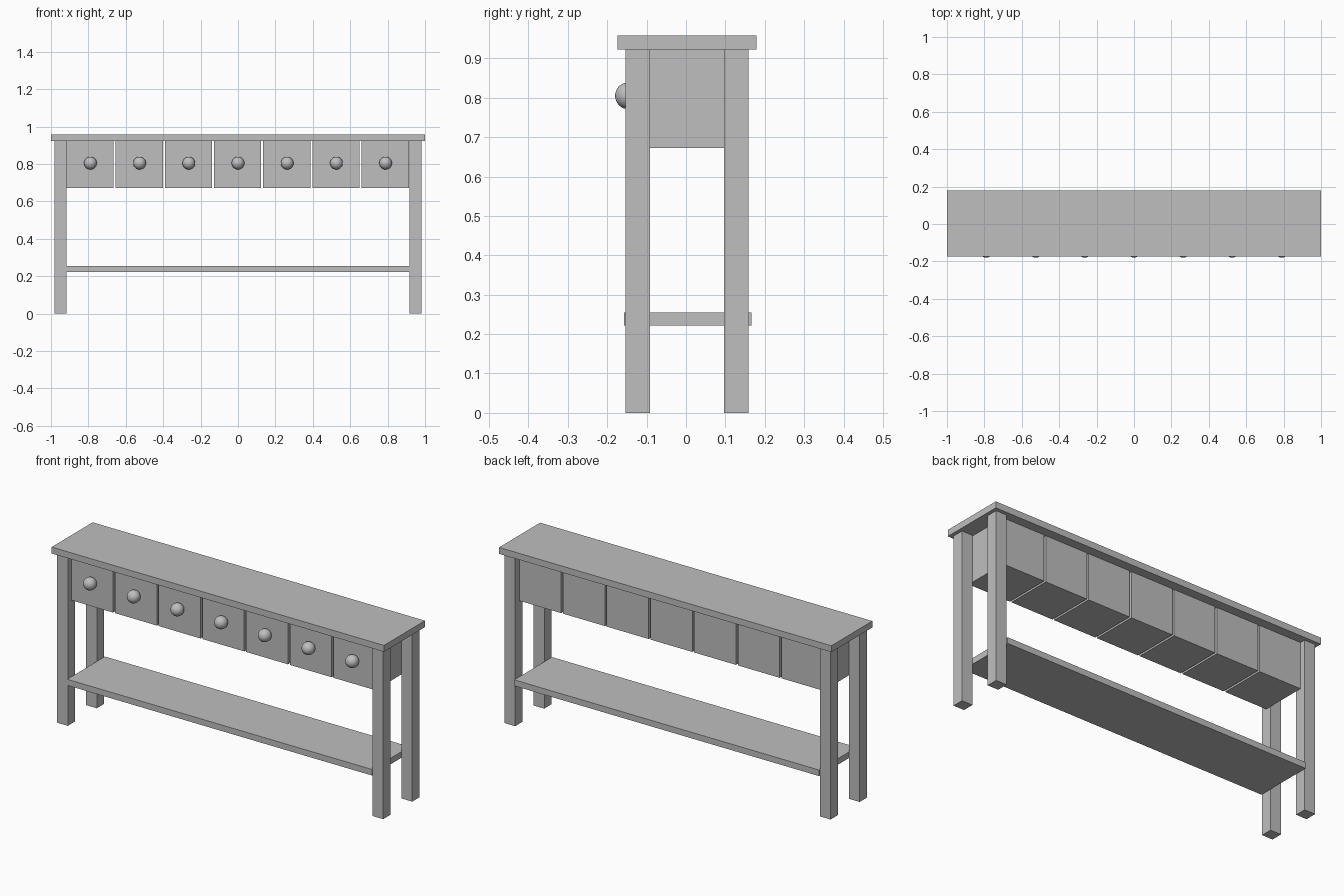
import bpy

cube = bpy.data.objects.get("Cube")
if cube:
    bpy.data.objects.remove(cube, do_unlink=True)

grey = bpy.data.materials.new("plain_grey")
grey.use_nodes = True
colour = (0.52, 0.52, 0.52, 1)
grey.diffuse_color = colour
grey.node_tree.nodes["Principled BSDF"].inputs["Base Color"].default_value = colour

MID_Y = 0.0025  # centre line of the table; the knobs overhang the front


def box(name, x, y, z, size):
    """Box centred on x and y, with its underside at z."""
    bpy.ops.mesh.primitive_cube_add(size=1, location=(x, y, z + size[2] / 2))
    ob = bpy.context.object
    ob.name = name
    ob.scale = size
    bpy.ops.object.transform_apply(location=False, rotation=False, scale=True)
    ob.data.materials.append(grey)


# Table top and lower shelf
box("table_top", 0, MID_Y, 0.923, (2, 0.352, 0.035))
box("lower_shelf", 0, 0.004, 0.222, (1.834, 0.324, 0.033))

# Four square legs
for x_side, x_name in ((-1, "right"), (1, "left")):
    for y_side, y_name in ((-1, "front"), (1, "back")):
        box(f"{y_name}_{x_name}_leg", x_side * 0.949, MID_Y + y_side * 0.125,
            0, (0.064, 0.062, 0.923))

# Row of drawers, each with a round knob
for i in range(7):
    x = (i - 3) * 0.263
    box(f"drawer_{i + 1}", x - 0.002, MID_Y, 0.672, (0.252, 0.252, 0.251))
    bpy.ops.mesh.primitive_uv_sphere_add(segments=32, ring_count=16, radius=0.034,
                                         location=(x, -0.146, 0.805))
    knob = bpy.context.object
    knob.name = f"drawer_knob_{i + 1}"
    knob.data.materials.append(grey)
    bpy.ops.object.shade_smooth()
